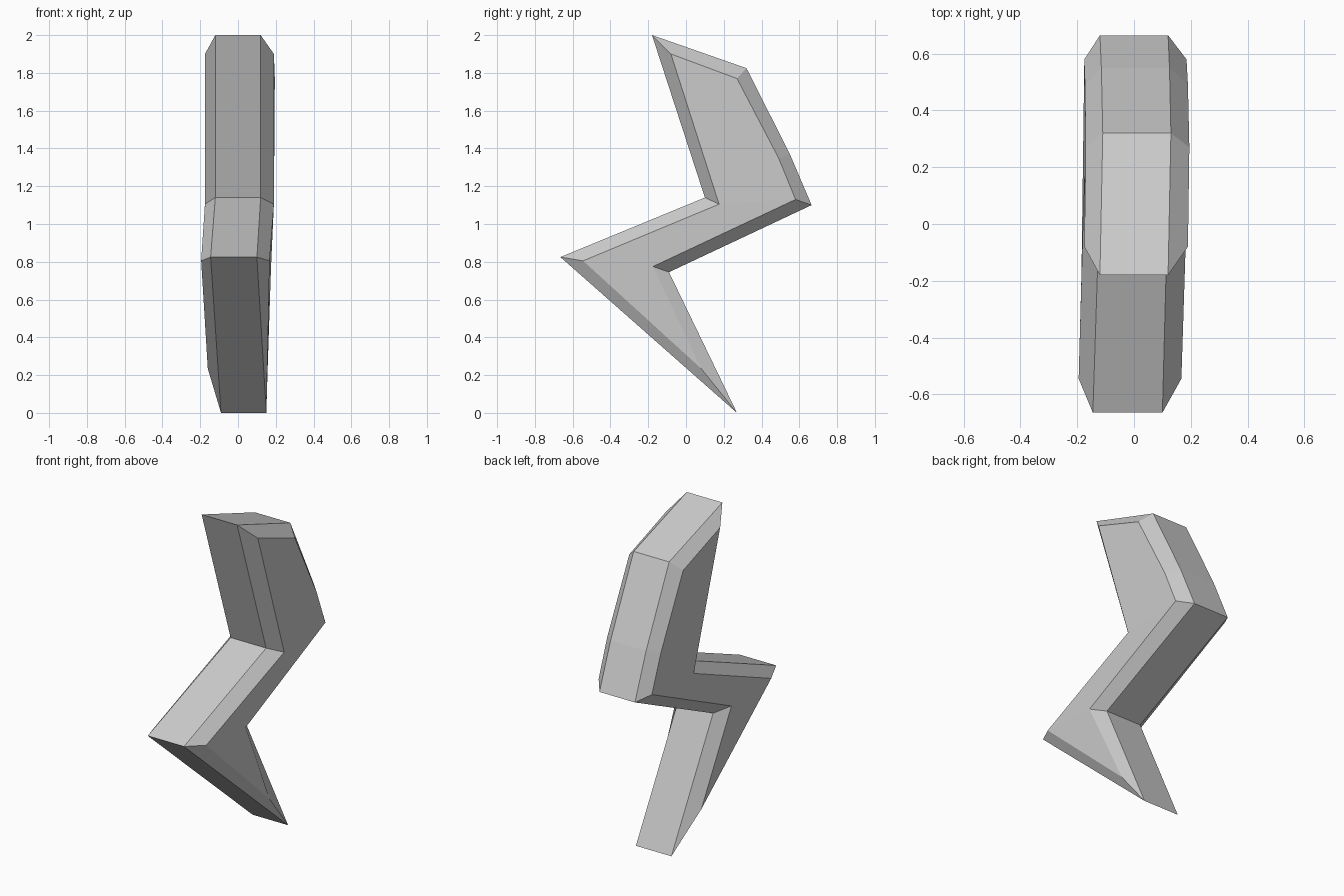
import bpy, bmesh

if "Cube" in bpy.data.objects:
    bpy.data.objects.remove(bpy.data.objects["Cube"])

# Profile corners: rim (y, z, left x, right x), then bevelled face (y, z, left x, right x)
corners = [
    ((-0.18, 2.00, -0.12, 0.12), (-0.08, 1.90, -0.175, 0.19)),
    ((0.32, 1.825, -0.11, 0.13), (0.27, 1.77, -0.17, 0.195)),
    ((0.55, 1.37, -0.115, 0.125), (0.49, 1.35, -0.173, 0.19)),
    ((0.665, 1.10, -0.12, 0.12), (0.58, 1.13, -0.175, 0.185)),
    ((-0.09, 0.745, -0.12, 0.12), (-0.175, 0.775, -0.185, 0.175)),
    ((0.27, 0.0, -0.09, 0.15), (0.08, 0.235, -0.16, 0.157)),
    ((-0.665, 0.825, -0.145, 0.10), (-0.545, 0.805, -0.195, 0.167)),
    ((0.10, 1.14, -0.12, 0.12), (0.175, 1.105, -0.175, 0.19)),
]

bm = bmesh.new()
rings = [[], [], [], []]          # left face, left rim, right rim, right face
for rim, face in corners:
    for ring, (y, z, *_), x in zip(rings, (face, rim, rim, face),
                                   (face[2], rim[2], rim[3], face[3])):
        ring.append(bm.verts.new((x, y, z)))

# Bevel bands and rim
n = len(corners)
for a, b in zip(rings, rings[1:]):
    for i in range(n):
        j = (i + 1) % n
        bm.faces.new((a[i], a[j], b[j], b[i]))

# Broad side faces, split into the convex pieces of the zigzag
for ring in (rings[0], rings[3]):
    for piece in ((0, 1, 2, 3, 7), (7, 3, 4, 6), (4, 5, 6)):
        bm.faces.new([ring[k] for k in piece])

bmesh.ops.recalc_face_normals(bm, faces=bm.faces)

mesh = bpy.data.meshes.new("lightning_bolt")
bm.to_mesh(mesh)
bm.free()
bolt = bpy.data.objects.new("lightning_bolt", mesh)
bpy.context.collection.objects.link(bolt)
